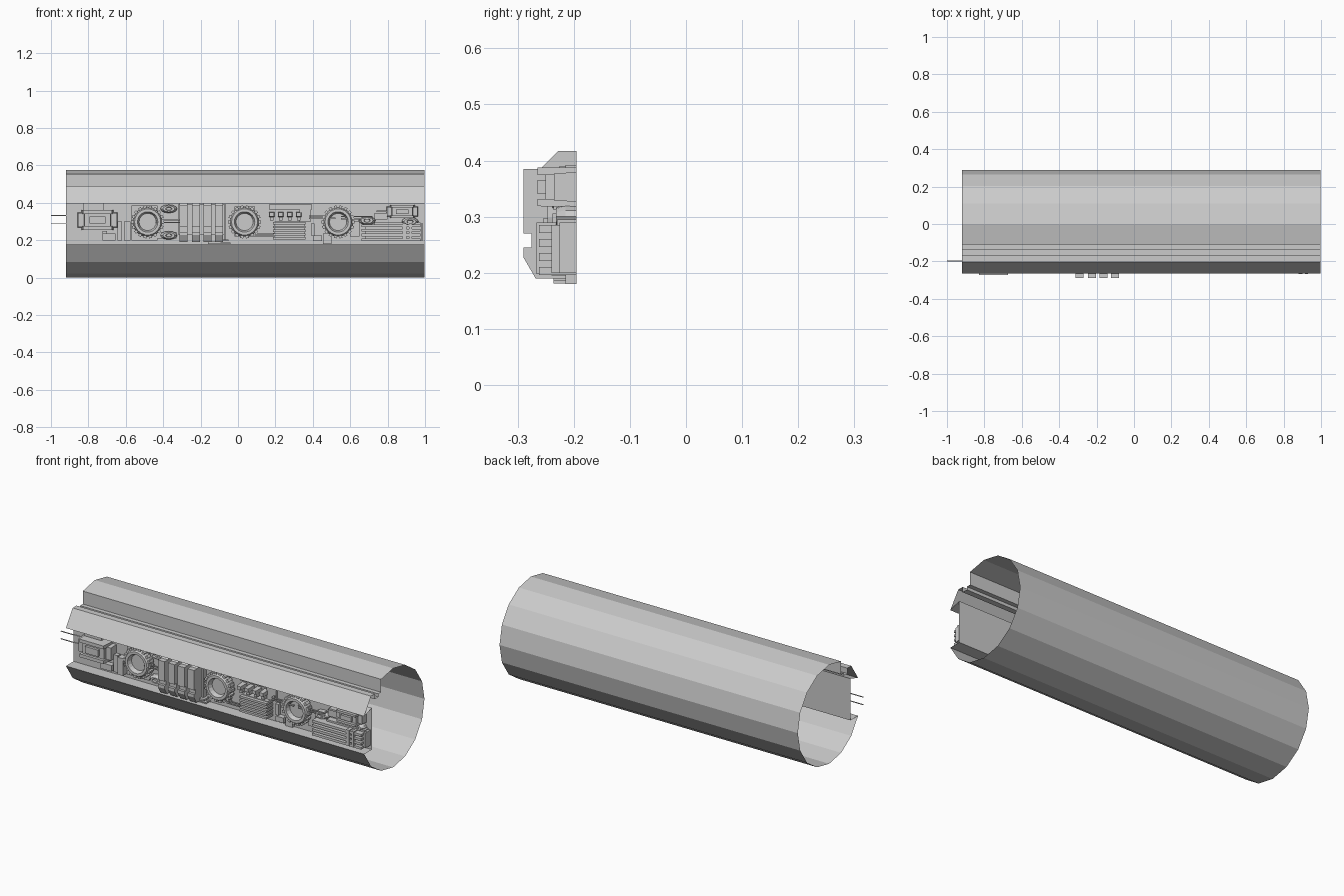
import bpy, bmesh
from math import sin, cos, pi, radians
from mathutils import Matrix

if "Cube" in bpy.data.objects:
    bpy.data.objects.remove(bpy.data.objects["Cube"])

BACK = -0.195          # plane of the recess wall
CZ = R = 0.2875        # tube centre height and radius


def finish(name, bm, fix=True):
    if fix:
        bmesh.ops.recalc_face_normals(bm, faces=bm.faces)
    me = bpy.data.meshes.new(name)
    bm.to_mesh(me)
    bm.free()
    ob = bpy.data.objects.new(name, me)
    bpy.context.collection.objects.link(ob)
    return ob


def add_box(bm, x0, x1, y0, y1, z0, z1, taper=1.0):
    """Box; taper shrinks the front (-y) face."""
    vs = bmesh.ops.create_cube(bm, size=1)['verts']
    for v in vs:
        k = taper if v.co.y < 0 else 1
        v.co.x = (x0 + x1) / 2 + v.co.x * (x1 - x0) * k
        v.co.z = (z0 + z1) / 2 + v.co.z * (z1 - z0) * k
        v.co.y = y0 if v.co.y < 0 else y1
    return vs


def boxes(name, specs):
    """specs: (x0, x1, front_y, z0, z1[, taper]) standing on the recess wall."""
    bm = bmesh.new()
    for x0, x1, y, z0, z1, *t in specs:
        add_box(bm, x0, x1, y, BACK, z0, z1, *t)
    return finish(name, bm)


def extrude_x(name, profile, spans, caps=True):
    """Sweep a closed (y, z) profile along x for every span."""
    bm = bmesh.new()
    for x0, x1 in spans:
        a = [bm.verts.new((x0, y, z)) for y, z in profile]
        b = [bm.verts.new((x1, y, z)) for y, z in profile]
        n = len(profile)
        for i in range(n):
            j = (i + 1) % n
            bm.faces.new((a[i], b[i], b[j], a[j]))
        if caps:
            bm.faces.new(a)
            bm.faces.new(b)
    return finish(name, bm, caps)


def lathe(bm, profile, cx, cz, n, squash=1.0):
    """Revolve (radius, y) points about an axis along y."""
    rings = [[bm.verts.new((cx + r * cos(2 * pi * i / n), y,
                            cz + squash * r * sin(2 * pi * i / n))) for i in range(n)]
             for r, y in profile]
    for a, b in zip(rings, rings[1:]):
        for i in range(n):
            j = (i + 1) % n
            bm.faces.new((a[i], a[j], b[j], b[i]))
    bm.faces.new(rings[-1])


# Outer tube: 16-sided open shell with a groove and a long recess in the front
def arc(k):
    return (R * cos(k * pi / 8), CZ + R * sin(k * pi / 8))


shell = [arc(k) for k in range(9, 22)]
shell += [(-0.11, 0.478), (-0.135, 0.478), (-0.135, 0.46), (-0.168, 0.46), (-0.168, 0.491)]
shell += [arc(6), arc(7), (BACK, 0.42), (BACK, arc(9)[1])]
extrude_x("tube_shell", shell, [(-0.92, 0.997)], caps=False)

# Four upright ribs
rib = [(BACK, .417), (-.228, .417), (-.26, .385), (-.29, .385), (-.29, .27), (-.275, .27),
       (-.275, .245), (-.29, .245), (-.29, .228), (-.268, .19), (BACK, .19)]
extrude_x("upright_ribs", rib, [(x, x + .043) for x in (-.312, -.247, -.185, -.122)])
boxes("rib_backing", [(-.32, -.07, -.215, .23, .39), (-.12, -.05, -.24, .195, .205),
                      (-.075, -.065, -.225, .205, .39)])

# Three toothed wheels
for i, x in enumerate((-.483, .035, .535)):
    bm = bmesh.new()
    z = .298
    lathe(bm, [(.078, BACK), (.08, -.228), (.07, -.247), (.055, -.247), (.046, -.222)], x, z, 18)
    for t in range(18):
        vs = add_box(bm, .072, .088, -.238, -.204, -.008, .008)
        bmesh.ops.transform(bm, verts=vs, matrix=Matrix.Translation((x, 0, z))
                            @ Matrix.Rotation(2 * pi * t / 18, 4, 'Y'))
    finish(f"toothed_wheel_{i + 1}", bm)

# Small oval caps
bm = bmesh.new()
for x, z in ((-.37, .368), (-.37, .226), (.69, .305), (.92, .3)):
    lathe(bm, [(.045, BACK), (.045, -.215), (.032, -.232), (.018, -.232), (.014, -.222)],
          x, z, 12, 0.5)
finish("oval_caps", bm)


# Waisted clamps: a tapered core between two flared end cheeks
def clamp(name, x0, x1, z0, z1, y):
    w, h, zc = x1 - x0, z1 - z0, (z0 + z1) / 2
    bm = bmesh.new()
    add_box(bm, x0 + .12 * w, x1 - .12 * w, y + .015, BACK, zc - .36 * h, zc + .36 * h, .85)
    for a in (x0, x1 - .22 * w):
        add_box(bm, a, a + .22 * w, y + .03, BACK, z0 + .12 * h, z1 - .12 * h, .9)
    for zz in (z0, z1 - .2 * h):
        add_box(bm, x0 + .1 * w, x1 - .1 * w, y, BACK, zz, zz + .2 * h, .9)
    add_box(bm, x0 + .3 * w, x1 - .3 * w, y, BACK, zc - .18 * h, zc + .18 * h)
    return finish(name, bm)


clamp("left_clamp", -.858, -.645, .255, .362, -.272)
clamp("right_clamp", .795, .962, .318, .388, -.265)
boxes("clamp_mounts", [(-.83, -.72, -.225, .36, .397), (.73, .8, -.215, .31, .345),
                       (.74, .8, -.225, .35, .36)])

# Two wires leaving the left end
bm = bmesh.new()
for z in (.333, .289):
    add_box(bm, -1.0, -.8, -.2, -.196, z - .002, z + .002)
finish("left_wires", bm)

# Low blocks along the floor and behind the wheels
boxes("low_blocks", [
    (-.725, -.655, -.225, .2, .235), (-.725, -.7, -.215, .235, .25),
    (-.645, -.62, -.22, .2, .3), (-.61, -.575, -.235, .2, .3),
    (-.57, -.43, -.205, .2, .385), (-.43, -.33, -.21, .21, .245),
    (.4, .45, -.225, .195, .225), (.455, .5, -.215, .18, .235),
    (.39, .41, -.215, .225, .29), (.6, .65, -.215, .22, .3),
    (-.02, .09, -.205, .22, .38)])

# Centre vent box: plate, four studs, stacked slats
boxes("vent_plate", [(.165, .395, -.215, .365, .392), (.33, .39, -.21, .3, .365)])
bm = bmesh.new()
for x in (.18, .228, .276, .324):
    add_box(bm, x - .015, x + .015, -.25, BACK, .325, .35, .8)
    add_box(bm, x - .009, x + .009, -.235, BACK, .305, .325)
finish("vent_studs", bm)
boxes("vent_slats", [(.195, .355, -.235, .205, .3)]
      + [(.188, .362, -.255, .205 + .02 * i, .217 + .02 * i) for i in range(5)])

# Horizontal bar stack at the right end
boxes("bar_stack", [(.68, .985, -.24, .2, .285)]
      + [(.66, .975, -.262, .196 + .025 * i, .21 + .025 * i) for i in range(4)])
boxes("bar_collars", [(.73, .975, -.23, .285, .295), (.88, .9, -.266, .198, .29),
                      (.915, .93, -.266, .198, .29), (.97, .988, -.225, .2, .29)])

# Thin pipes linking the parts
bm = bmesh.new()
for x0, x1, z in ((-.16, -.04, .184), (-.16, -.09, .19), (.09, .2, .222), (.09, .2, .235),
                  (.38, .52, .318), (.38, .5, .33), (.55, .72, .328), (.55, .72, .315),
                  (-.44, -.3, .31), (-.44, -.3, .295)):
    add_box(bm, x0, x1, -.236, -.228, z - .003, z + .003)
    for x in (x0, x1 - .008):
        add_box(bm, x, x + .008, -.236, BACK, z - .003, z + .003)
finish("thin_pipes", bm)
